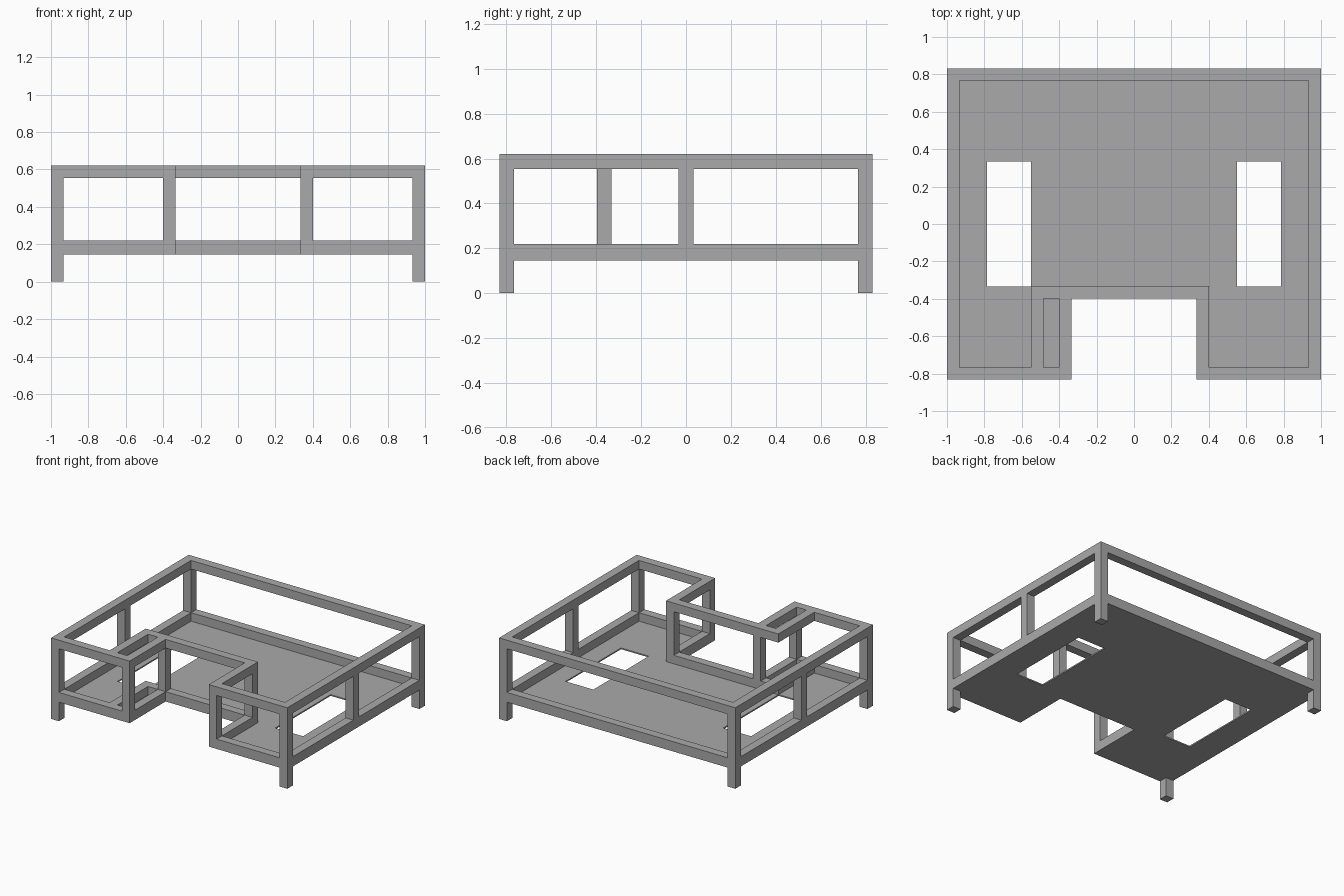
import bpy, bmesh

cube = bpy.data.objects.get("Cube")
if cube:
    bpy.data.objects.remove(cube, do_unlink=True)

# Main dimensions
T = 0.066                        # beam thickness
HX, HY = 1.0, 0.832              # half width and half depth
NX, NY = 0.335, -0.397           # recess half width and back edge
BASE, FLOOR, RAIL = 0.145, 0.155, 0.22
TOP_LOW, TOP = 0.554, 0.62

gray = bpy.data.materials.new("mid_gray")
gray.use_nodes = True
color = (0.4, 0.4, 0.4, 1.0)
gray.diffuse_color = color
gray.node_tree.nodes["Principled BSDF"].inputs["Base Color"].default_value = color


def slab(name, quads, z0, z1):
    """Extrude a set of adjoining flat quads from z0 up to z1."""
    bm = bmesh.new()
    for quad in quads:
        bm.faces.new([bm.verts.new((x, y, z0)) for x, y in quad])
    bmesh.ops.remove_doubles(bm, verts=bm.verts, dist=0.0001)
    ext = bmesh.ops.extrude_face_region(bm, geom=bm.faces[:], use_keep_orig=True)
    for v in ext["geom"]:
        if isinstance(v, bmesh.types.BMVert):
            v.co.z = z1
    bmesh.ops.recalc_face_normals(bm, faces=bm.faces)
    mesh = bpy.data.meshes.new(name)
    bm.to_mesh(mesh)
    bm.free()
    mesh.materials.append(gray)
    obj = bpy.data.objects.new(name, mesh)
    bpy.context.collection.objects.link(obj)
    return obj


def rect(x0, x1, y0, y1):
    return [(x0, y0), (x1, y0), (x1, y1), (x0, y1)]


# Rails following the recessed outline, mitred at each corner
def mirrored(half):
    return half + [(-x, y) for x, y in reversed(half)]


outer = mirrored([(NX, NY), (NX, -HY), (HX, -HY), (HX, HY)])
inner = mirrored([(NX + T, NY + T), (NX + T, -HY + T),
                  (HX - T, -HY + T), (HX - T, HY - T)])
n = len(outer)
ring = [[outer[i], outer[(i + 1) % n], inner[(i + 1) % n], inner[i]] for i in range(n)]
slab("lower_rail", ring, FLOOR, RAIL)
slab("upper_rail", ring, TOP_LOW, TOP)

# Second rail beside the right side of the recess, with a short back link
HOLE_X, HOLE_Y = 0.55, 0.335
extra = [rect(-HOLE_X, -HOLE_X + T, -HY + T, NY),
         rect(-HOLE_X, -HOLE_X + T, NY, NY + T),
         rect(-HOLE_X + T, -NX - T, NY, NY + T)]
slab("lower_inner_rail", extra, FLOOR, RAIL)
slab("upper_inner_rail", extra, TOP_LOW, TOP)

# Floor panel with the front recess and two side openings
xs = [-HX, -0.785, -HOLE_X, -NX, NX, HOLE_X, 0.785, HX]
ys = [-HY, NY, -HOLE_Y, HOLE_Y, HY]
cells = []
for x0, x1 in zip(xs, xs[1:]):
    for y0, y1 in zip(ys, ys[1:]):
        cx, cy = abs(x0 + x1) / 2, (y0 + y1) / 2
        recess = cx < NX and cy < NY
        opening = HOLE_X < cx < 0.785 and abs(cy) < HOLE_Y
        if not (recess or opening):
            cells.append(rect(x0, x1, y0, y1))
slab("floor_panel", cells, BASE, FLOOR)

# Legs and uprights on both sides
for side, s in (("left", 1), ("right", -1)):
    def post(name, x, y, z0, z1):
        a, b = sorted((s * x, s * (x + T)))
        slab(side + "_" + name, [rect(a, b, y, y + T)], z0, z1)

    for end, y in (("front", -HY), ("back", HY - T)):
        post(end + "_leg", HX - T, y, 0, BASE)
        post(end + "_corner_post", HX - T, y, RAIL, TOP_LOW)
    post("middle_post", HX - T, -T / 2, RAIL, TOP_LOW)
    post("recess_front_post", NX, -HY, RAIL, TOP_LOW)
    post("recess_back_post", NX, NY, RAIL, TOP_LOW)
